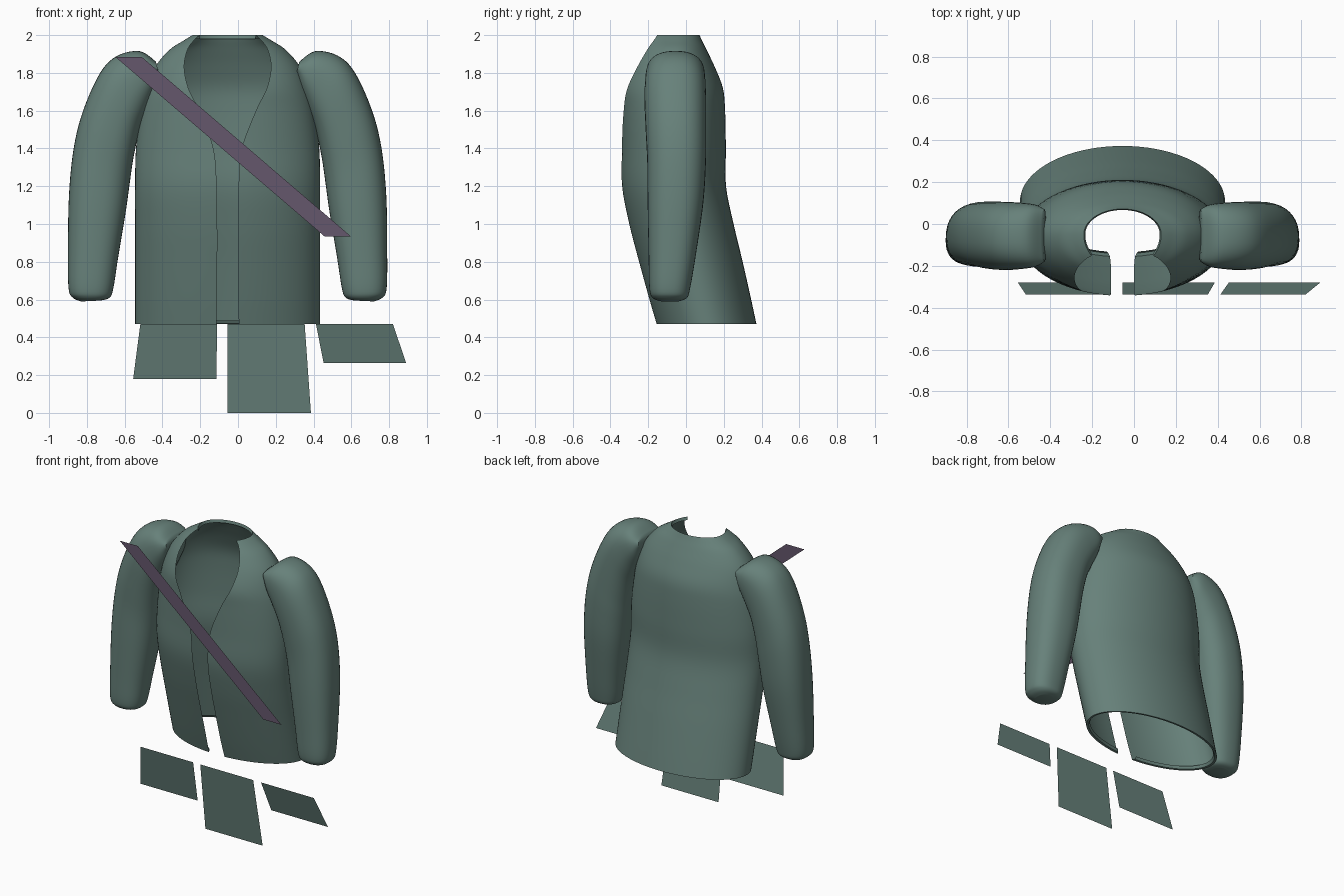
import bpy, math
from mathutils import Vector

if "Cube" in bpy.data.objects:
    bpy.data.objects.remove(bpy.data.objects["Cube"])

CX = -0.055  # jacket centre line


def material(name, rgb):
    m = bpy.data.materials.new(name)
    m.diffuse_color = (*rgb, 1)
    m.use_nodes = True
    m.node_tree.nodes["Principled BSDF"].inputs["Base Color"].default_value = m.diffuse_color
    return m


CLOTH = material("green_cloth", (0.135, 0.22, 0.195))
SASH = material("plum_cloth", (0.13, 0.095, 0.15))


def add_mesh(name, verts, faces, mat, smooth=True):
    me = bpy.data.meshes.new(name)
    me.from_pydata(verts, [], faces)
    me.materials.append(mat)
    ob = bpy.data.objects.new(name, me)
    bpy.context.collection.objects.link(ob)
    bpy.context.view_layer.objects.active = ob
    ob.select_set(True)
    if smooth:
        bpy.ops.object.shade_smooth_by_angle(angle=math.radians(50))
    ob.select_set(False)
    return ob


def refine(rows, steps):
    """Catmull-Rom interpolation of a short table of section values."""
    out = []
    for i in range(len(rows) - 1):
        p = [rows[max(0, min(len(rows) - 1, i + k))] for k in (-1, 0, 1, 2)]
        for s in range(steps):
            t = s / steps
            out.append([0.5 * (2 * b + (c - a) * t + (2 * a - 5 * b + 4 * c - d) * t * t
                               + (3 * b - a - 3 * c + d) * t ** 3) for a, b, c, d in zip(*p)])
    out.append(list(rows[-1]))
    return out


def grid_faces(rows, cols, closed):
    n = cols if closed else cols - 1
    return [(r * cols + c, r * cols + (c + 1) % cols, (r + 1) * cols + (c + 1) % cols, (r + 1) * cols + c)
            for r in range(rows - 1) for c in range(n)]


# Jacket body: z, half width, centre y, front y, back y, half opening in x
sections = [
    (0.47, 0.49, 0.108, -0.157, 0.373, 0.060),
    (0.60, 0.49, 0.075, -0.195, 0.345, 0.056),
    (0.80, 0.49, 0.025, -0.250, 0.300, 0.055),
    (1.00, 0.49, -0.025, -0.302, 0.252, 0.055),
    (1.20, 0.49, -0.065, -0.340, 0.212, 0.058),
    (1.40, 0.485, -0.065, -0.342, 0.211, 0.075),
    (1.60, 0.460, -0.065, -0.345, 0.207, 0.150),
    (1.72, 0.430, -0.062, -0.345, 0.195, 0.208),
    (1.83, 0.385, -0.057, -0.308, 0.153, 0.230),
    (1.92, 0.310, -0.052, -0.265, 0.110, 0.213),
    (1.97, 0.235, -0.050, -0.240, 0.085, 0.180),
    (2.00, 0.185, -0.050, -0.220, 0.072, 0.148),
]
rows = refine(sections, 5)
# turned-in hem and neck edge
rows.insert(0, [0.49, 0.465, 0.108, -0.135, 0.348, 0.075])
rows.insert(1, [0.472, 0.475, 0.108, -0.142, 0.358, 0.068])
rows.append([1.98, 0.178, -0.050, -0.210, 0.067, 0.145])
N = 73
verts = []
for z, a, cy, yf, yb, gap in rows:
    phi = math.asin(min(0.95, gap / a))
    for i in range(N):
        ang = phi + (2 * math.pi - 2 * phi) * i / (N - 1)
        c = math.cos(ang)
        y = cy + (yf - cy) * c if c > 0 else cy - (yb - cy) * c
        verts.append((CX + a * math.sin(ang), y, z))
add_mesh("jacket_body", verts, grid_faces(len(rows), N, False), CLOTH)

# Sleeve: outer x, outer z, inner x, inner z, centre y, half depth
sleeve = [
    (0.325, 1.86, 0.31, 1.80, -0.055, 0.125),
    (0.41, 1.915, 0.33, 1.70, -0.056, 0.150),
    (0.53, 1.89, 0.37, 1.60, -0.057, 0.160),
    (0.62, 1.80, 0.41, 1.50, -0.057, 0.163),
    (0.71, 1.60, 0.44, 1.37, -0.053, 0.160),
    (0.76, 1.40, 0.46, 1.24, -0.050, 0.155),
    (0.785, 1.15, 0.485, 1.06, -0.056, 0.147),
    (0.79, 0.85, 0.525, 0.82, -0.073, 0.125),
    (0.787, 0.66, 0.550, 0.66, -0.086, 0.108),
    (0.765, 0.61, 0.570, 0.61, -0.086, 0.092),
    (0.720, 0.59, 0.615, 0.595, -0.086, 0.055),
]


def power(v, e=0.84):
    return math.copysign(abs(v) ** e, v)


srows = refine(sleeve, 5)
M = 40
for name, side in (("sleeve_left", 1), ("sleeve_right", -1)):
    verts = []
    for ox, oz, ix, iz, cy, h in srows:
        o, n = Vector((ox, 0, oz)), Vector((ix, 0, iz))
        for k in range(M):
            t = 2 * math.pi * k / M
            p = (o + n) / 2 + (o - n) / 2 * power(math.cos(t))
            x = p.x if side > 0 else 2 * CX - p.x
            verts.append((x, cy + h * power(math.sin(t)), p.z))
    faces = grid_faces(len(srows), M, True)
    faces += [tuple(range(M))[::-1], tuple(range((len(srows) - 1) * M, len(srows) * M))]
    if side < 0:
        faces = [f[::-1] for f in faces]
    add_mesh(name, verts, faces, CLOTH)

# Hanging coat panels: top left x, top right x, bottom right x, bottom left x, bottom z
panels = {"panel_right": (-0.517, -0.11, -0.115, -0.555, 0.18),
          "panel_middle": (-0.055, 0.353, 0.386, -0.055, 0.0),
          "panel_left": (0.413, 0.82, 0.89, 0.453, 0.265)}
for name, (tl, tr, br, bl, zb) in panels.items():
    add_mesh(name, [(tl, -0.337, 0.47), (tr, -0.337, 0.47), (br, -0.28, zb), (bl, -0.28, zb)],
             [(3, 2, 1, 0)], CLOTH, False)

# Diagonal sash strip in front of the chest
add_mesh("sash", [(-0.65, -0.375, 1.885), (-0.51, -0.375, 1.885), (0.597, -0.375, 0.935), (0.457, -0.375, 0.935)],
         [(3, 2, 1, 0)], SASH, False)
